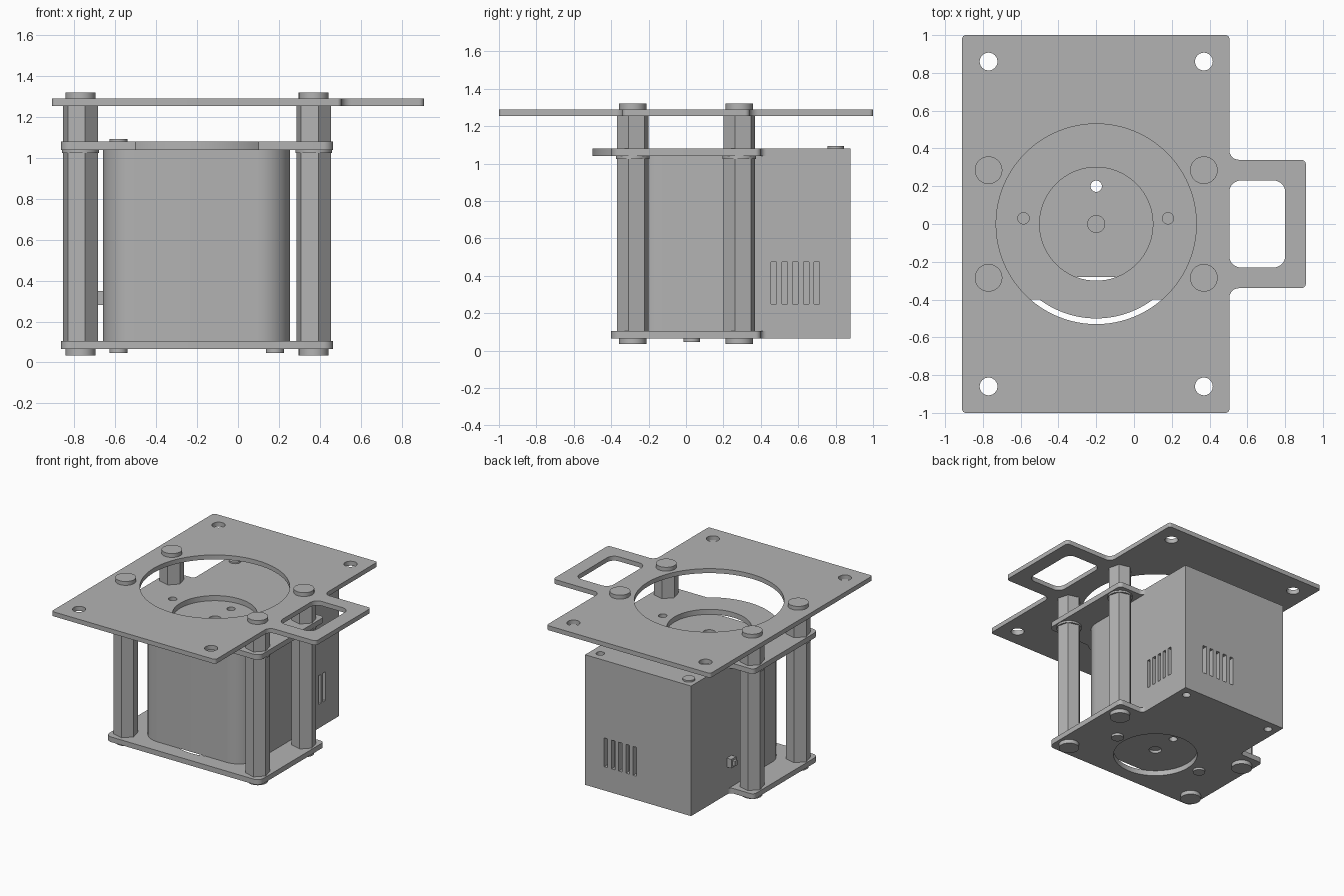
import bpy, bmesh
from math import pi, cos, sin, radians
from mathutils import Vector, Matrix

if "Cube" in bpy.data.objects:
    bpy.data.objects.remove(bpy.data.objects["Cube"])

gray = bpy.data.materials.new("plain_gray")
gray.use_nodes = True
COLOR = (0.45, 0.45, 0.45, 1)
gray.diffuse_color = COLOR
gray.node_tree.nodes["Principled BSDF"].inputs["Base Color"].default_value = COLOR
parts = []


def add(name, mesh, loc=(0, 0, 0)):
    ob = bpy.data.objects.new(name, mesh)
    ob.location = loc
    bpy.context.collection.objects.link(ob)
    if not mesh.materials:
        mesh.materials.append(gray)
    parts.append(ob)
    return ob


def circle(x, y, r, n=48, turn=0.0):
    return [(x + r * cos(turn + 2 * pi * i / n), y + r * sin(turn + 2 * pi * i / n))
            for i in range(n)]


def rounded(corners, steps=8):
    """Polygon of (x, y, radius) corners with filleted corners."""
    out = []
    for i, (x, y, r) in enumerate(corners):
        p = Vector((x, y))
        if r == 0:
            out.append((x, y))
            continue
        a = (Vector(corners[i - 1][:2]) - p).normalized()
        b = (Vector(corners[(i + 1) % len(corners)][:2]) - p).normalized()
        c = p + (a + b) * r
        for k in range(steps + 1):
            t = k / steps * pi / 2
            out.append(tuple(c - b * r * cos(t) - a * r * sin(t)))
    return out


def sheet(name, z0, z1, loops):
    """Flat part: first loop is the outline, the others are holes."""
    cu = bpy.data.curves.new(name, "CURVE")
    cu.dimensions = "2D"
    cu.fill_mode = "BOTH"
    cu.extrude = (z1 - z0) / 2
    for loop in loops:
        sp = cu.splines.new("POLY")
        sp.points.add(len(loop) - 1)
        for pt, (x, y) in zip(sp.points, loop):
            pt.co = (x, y, 0, 1)
        sp.use_cyclic_u = True
    tmp = bpy.data.objects.new(name + "_curve", cu)
    bpy.context.collection.objects.link(tmp)
    dg = bpy.context.evaluated_depsgraph_get()
    mesh = bpy.data.meshes.new_from_object(tmp.evaluated_get(dg))
    bpy.data.objects.remove(tmp)
    bm = bmesh.new()
    bm.from_mesh(mesh)
    bmesh.ops.remove_doubles(bm, verts=bm.verts, dist=0.0001)
    bmesh.ops.recalc_face_normals(bm, faces=bm.faces)
    bm.to_mesh(mesh)
    bm.free()
    mesh.materials.clear()
    return add(name, mesh, (0, 0, (z0 + z1) / 2))


def block(bm, x0, x1, y0, y1, z0, z1, turn=0):
    m = (Matrix.Rotation(turn, 4, "Z")
         @ Matrix.Translation(((x0 + x1) / 2, (y0 + y1) / 2, (z0 + z1) / 2))
         @ Matrix.Diagonal((x1 - x0, y1 - y0, z1 - z0, 1)))
    bmesh.ops.create_cube(bm, size=1, matrix=m)


def rod(bm, x, y, z0, z1, r, n=32, turn=0, top=None):
    m = Matrix.Translation((x, y, (z0 + z1) / 2)) @ Matrix.Rotation(turn, 4, "Z")
    bmesh.ops.create_cone(bm, cap_ends=True, segments=n, radius1=r,
                          radius2=r if top is None else top, depth=z1 - z0, matrix=m)


def finish(name, bm):
    mesh = bpy.data.meshes.new(name)
    bm.to_mesh(mesh)
    bm.free()
    return add(name, mesh)


def cut(ob, bm):
    """Subtract the bmesh from the object."""
    cutter = finish("cutter", bm)
    parts.remove(cutter)
    cutter.hide_render = True
    mod = ob.modifiers.new("cut", "BOOLEAN")
    mod.operation = "DIFFERENCE"
    mod.solver = "EXACT"
    mod.object = cutter
    bpy.context.view_layer.objects.active = ob
    bpy.ops.object.modifier_apply(modifier=mod.name)
    bpy.data.objects.remove(cutter)


CX = -0.2                       # motor axis
XL, XR, BACK = -0.66, 0.255, 0.88
POSTS = [(x, y) for x in (-0.77, 0.37) for y in (-0.285, 0.285)]
SMALL = [(-0.585, 0.03), (0.18, 0.03)]

# Top mounting plate with side tab
sheet("top_plate", 1.255, 1.29, [
    rounded([(-0.91, -1, .02), (0.505, -1, .02), (0.505, -0.34, .05), (0.91, -0.34, .025),
             (0.91, 0.34, .025), (0.505, 0.34, .05), (0.505, 1, .02), (-0.91, 1, .02)]),
    circle(CX, 0, 0.53, 96),
    rounded([(0.505, -0.23, .06), (0.8, -0.23, .06), (0.8, 0.23, .06), (0.505, 0.23, .06)]),
] + [circle(x, y, 0.047) for x in (-0.77, 0.37) for y in (-0.86, 0.86)])

# Middle and bottom plates, filleted where they meet the rear housing
rear = [(0.465, 0.4, .03), (XR, 0.4, .03), (XR, 0.43, 0), (XL, 0.43, 0),
        (XL, 0.4, .03), (-0.865, 0.4, .03)]
a0, a1 = radians(233.13), radians(306.87)
bulge = [(CX + 0.5 * cos(a0 + (a1 - a0) * i / 32), 0.5 * sin(a0 + (a1 - a0) * i / 32), 0)
         for i in range(33)]
front_left, front_right = (-0.865, -0.4, .05), (0.465, -0.4, .05)
centre_hole = circle(CX, 0, 0.3, 72)
sheet("middle_plate", 1.04, 1.08,
      [rounded([front_left] + bulge + [front_right] + rear), centre_hole]
      + [circle(x, y, 0.03) for x, y in SMALL])
sheet("bottom_plate", 0.065, 0.105,
      [rounded([front_left, front_right] + rear), centre_hole])

# Motor body with rounded front corners and a through hole
sheet("motor_body", 0.105, 1.04, [
    rounded([(XL, -0.28, .16), (XR, -0.28, .16), (XR, 0.43, 0), (XL, 0.43, 0)], 12),
    circle(CX, 0.2, 0.03, 24), circle(CX, 0, 0.045, 32)])
bm = bmesh.new()
rod(bm, CX, 0, 0.125, 1.02, 0.045)
finish("motor_shaft", bm)

# Rear housing with vent slots and corner holes
bm = bmesh.new()
block(bm, XL, XR, 0.43, BACK, 0.065, 1.08)
housing = finish("rear_housing", bm)
bm = bmesh.new()
for i in range(5):
    y = 0.455 + i * 0.0575
    block(bm, XR - 0.04, XR + 0.05, y, y + 0.03, 0.25, 0.475)
    x = 0.06 - i * 0.0625
    block(bm, x, x + 0.03, BACK - 0.04, BACK + 0.05, 0.25, 0.475)
rod(bm, 0.18, 0.8, 1.03, 1.2, 0.03)
for x in (-0.585, 0.18):
    rod(bm, x, 0.8, -0.1, 0.1, 0.03)
cut(housing, bm)

# Small side connector
bm = bmesh.new()
block(bm, -0.70, XL + 0.01, 0.38, 0.44, 0.28, 0.35)
block(bm, -0.72, -0.69, 0.395, 0.425, 0.295, 0.335)
finish("side_connector", bm)

# Hexagonal standoffs with washers
for i, (x, y) in enumerate(POSTS):
    for label, z0, z1 in (("lower", 0.105, 1.03), ("upper", 1.08, 1.255)):
        bm = bmesh.new()
        rod(bm, x, y, z0, z1, 0.088, 6, radians(45) - pi / 2)
        finish(f"{label}_standoff_{i + 1}", bm)
    bm = bmesh.new()
    rod(bm, x, y, 1.025, 1.04, 0.09)
    finish(f"standoff_washer_{i + 1}", bm)

# Cross-recessed screw, shared by all fasteners
bm = bmesh.new()
rod(bm, 0, 0, 0.015, 0.052, 0.08, 40)
rim = [e for e in bm.edges if all(v.co.z > 0.05 for v in e.verts)]
bmesh.ops.bevel(bm, geom=rim, offset=0.014, segments=3, profile=0.5, affect="EDGES")
bmesh.ops.translate(bm, verts=bm.verts, vec=(0, 0, 0.013))
screw = finish("screw", bm)
cross = bmesh.new()
for turn in (radians(25), radians(115)):
    block(cross, -0.055, 0.055, -0.013, 0.013, 0.04, 0.1, turn)
cut(screw, cross)
bm = bmesh.new()
bm.from_mesh(screw.data)
rod(bm, 0, 0, 0, 0.03, 0.073, 40)
bm.to_mesh(screw.data)
bm.free()
head = screw.data
parts.remove(screw)
bpy.data.objects.remove(screw)


def place(name, x, y, z, scale=1.0, down=False):
    ob = add(name, head, (x, y, z))
    ob.scale = (scale,) * 3
    ob.rotation_euler.x = pi if down else 0


for i, (x, y) in enumerate(POSTS):
    place(f"top_screw_{i + 1}", x, y, 1.29)
    place(f"bottom_screw_{i + 1}", x, y, 0.065, down=True)
for i, (x, y) in enumerate(SMALL):
    place(f"motor_screw_{i + 1}", x, y, 0.065, 0.6, True)
place("housing_screw", -0.585, 0.8, 1.075, 0.6)

# Smooth shading with sharp edges kept
bpy.ops.object.select_all(action="DESELECT")
for ob in parts:
    ob.select_set(True)
bpy.context.view_layer.objects.active = parts[0]
bpy.ops.object.shade_smooth_by_angle(angle=radians(30))
